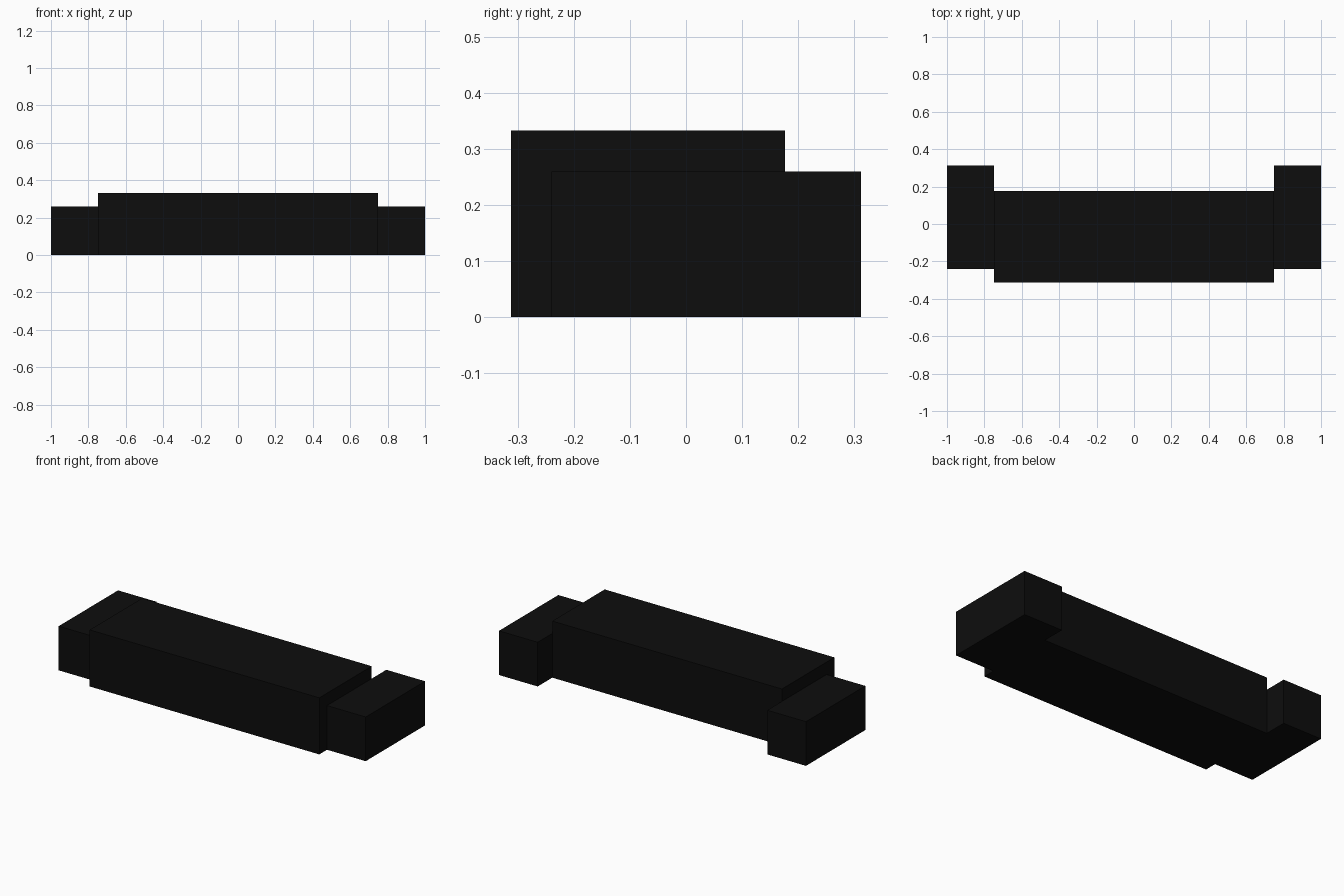
import bpy

if "Cube" in bpy.data.objects:
    bpy.data.objects.remove(bpy.data.objects["Cube"])

black = bpy.data.materials.new("matte_black")
black.diffuse_color = (0.004, 0.004, 0.004, 1)
black.use_nodes = True
black.node_tree.nodes["Principled BSDF"].inputs["Base Color"].default_value = black.diffuse_color


def box(name, lo, hi):
    """Axis-aligned box between two corners."""
    bpy.ops.mesh.primitive_cube_add(size=1)
    ob = bpy.context.object
    ob.name = name
    for v in ob.data.vertices:
        v.co = [(a + b) / 2 + c * (b - a) for a, b, c in zip(lo, hi, v.co)]
    ob.data.materials.append(black)
    return ob


# Long central seat block
box("center_block", (-0.748, -0.312, 0), (0.748, 0.176, 0.333))

# Lower end blocks, set back from the front
box("right_end_block", (0.748, -0.24, 0), (1.0, 0.312, 0.26))
box("left_end_block", (-1.0, -0.24, 0), (-0.748, 0.312, 0.26))
